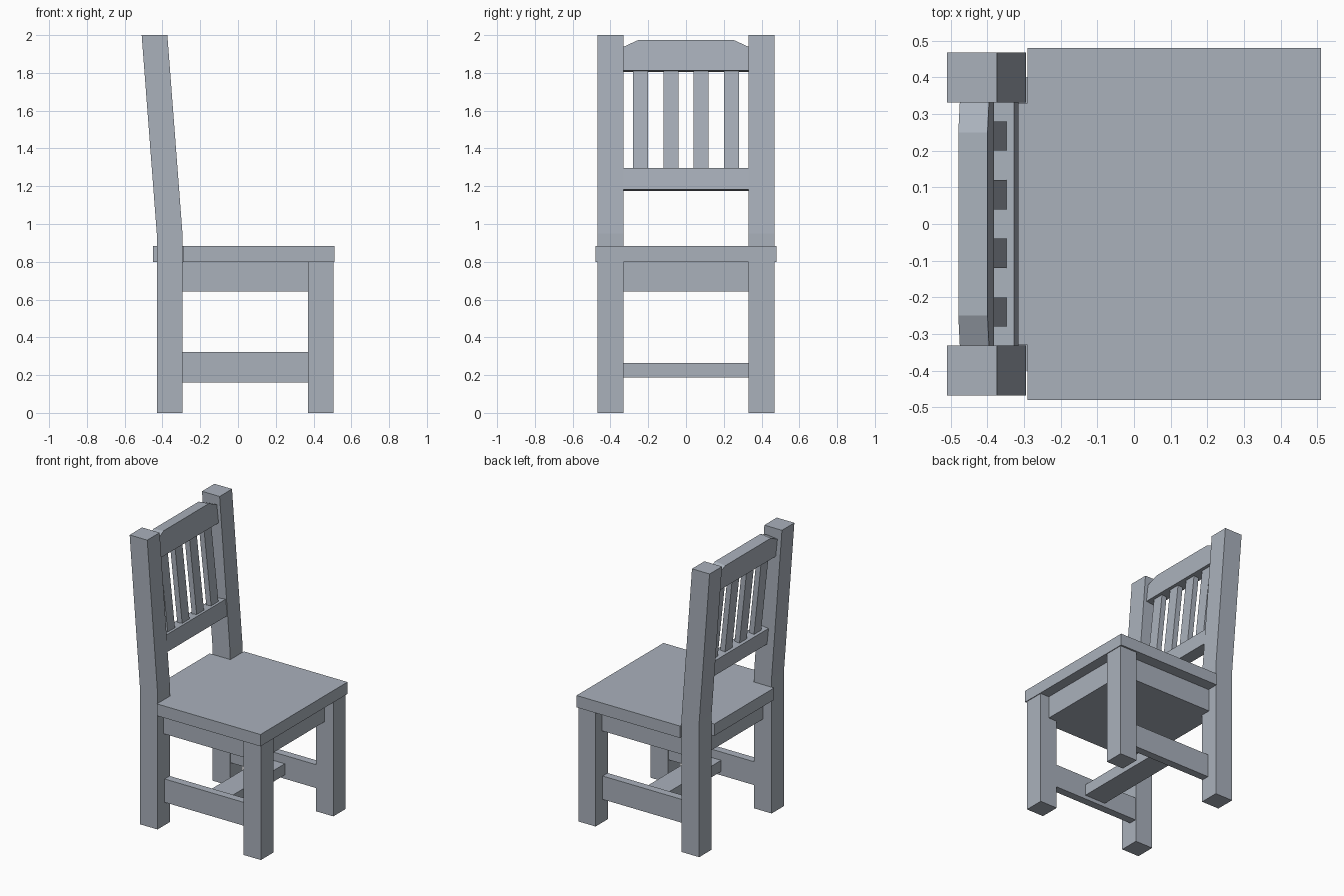
import bpy, bmesh, math
from mathutils import Matrix, Vector

if "Cube" in bpy.data.objects:
    bpy.data.objects.remove(bpy.data.objects["Cube"])

BEND_Z = 0.95                       # height where the posts start to lean
LEAN = math.atan(0.107)             # lean of the rails and slats
PIVOT = Vector((-0.330, 0, BEND_Z))

slate = bpy.data.materials.new("slate_grey")
slate.diffuse_color = (0.40, 0.44, 0.50, 1)
slate.use_nodes = True
slate.node_tree.nodes["Principled BSDF"].inputs["Base Color"].default_value = slate.diffuse_color


def prism(name, points, offset):
    """Extrude a flat outline of 3D points along an offset."""
    bm = bmesh.new()
    face = bm.faces.new([bm.verts.new(p) for p in points])
    out = bmesh.ops.extrude_face_region(bm, geom=[face])
    verts = [g for g in out["geom"] if isinstance(g, bmesh.types.BMVert)]
    bmesh.ops.translate(bm, verts=verts, vec=offset)
    bmesh.ops.recalc_face_normals(bm, faces=bm.faces)
    mesh = bpy.data.meshes.new(name)
    bm.to_mesh(mesh)
    bm.free()
    mesh.materials.append(slate)
    obj = bpy.data.objects.new(name, mesh)
    bpy.context.collection.objects.link(obj)
    return obj


def box(name, x, y, z):
    pts = [(x[0], y[0], z[0]), (x[1], y[0], z[0]), (x[1], y[1], z[0]), (x[0], y[1], z[0])]
    return prism(name, pts, (0, 0, z[1] - z[0]))


def back_panel(name, outline, half_depth):
    """Backrest part: a (y, z) outline leaned back between the posts."""
    pts = [(-half_depth, y, (z - BEND_Z) / math.cos(LEAN)) for y, z in outline]
    obj = prism(name, pts, (2 * half_depth, 0, 0))
    obj.data.transform(Matrix.Translation(PIVOT) @ Matrix.Rotation(-LEAN, 4, 'Y'))
    return obj


def rect(y0, y1, z0, z1):
    return [(y0, z0), (y1, z0), (y1, z1), (y0, z1)]


# Seat board, notched around the back posts
half = [(0.51, 0.48), (-0.29, 0.48), (-0.29, 0.33), (-0.45, 0.33)]
outline = half + [(x, -y) for x, y in reversed(half)]
prism("seat", [(x, y, 0.80) for x, y in outline], (0, 0, 0.083))

# Apron block below the seat
box("seat_apron", (-0.365, 0.437), (-0.40, 0.40), (0.643, 0.80))

# Legs, bent back posts and side stretchers
post = [(-0.43, 0), (-0.294, 0), (-0.294, BEND_Z), (-0.374, 2), (-0.51, 2), (-0.43, BEND_Z)]
for label, s in (("right", -1), ("left", 1)):
    y = sorted((s * 0.331, s * 0.468))
    box(f"front_leg_{label}", (0.371, 0.505), y, (0, 0.80))
    prism(f"back_post_{label}", [(px, y[0], pz) for px, pz in post], (0, y[1] - y[0], 0))
    box(f"side_stretcher_{label}", (-0.30, 0.375), sorted((s * 0.335, s * 0.39)), (0.160, 0.323))

# Flat board joining the side stretchers
box("middle_stretcher", (-0.037, 0.127), (-0.34, 0.34), (0.187, 0.265))

# Backrest: lower rail, thin slats and chamfered top rail
back_panel("lower_back_rail", rect(-0.335, 0.335, 1.178, 1.291), 0.04)
for i in range(4):
    c = -0.24 + 0.16 * i
    back_panel(f"back_slat_{i + 1}", rect(c - 0.04, c + 0.04, 1.28, 1.83), 0.019)
back_panel("top_back_rail", [(-0.335, 1.809), (0.335, 1.809), (0.335, 1.932),
                             (0.25, 1.971), (-0.25, 1.971), (-0.335, 1.932)], 0.04)
